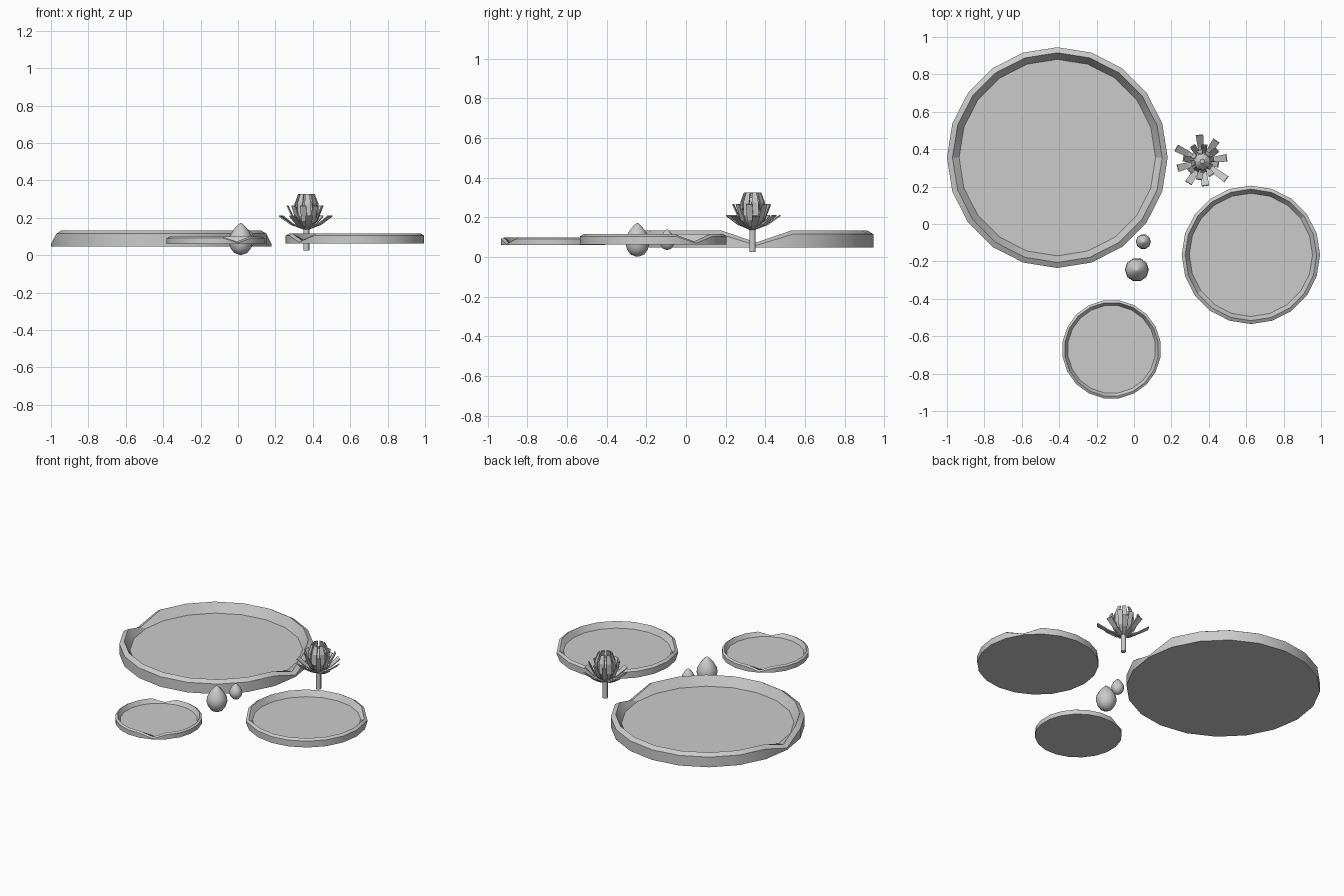
import bpy, bmesh, math, random
from math import sin, cos, radians, tau
from mathutils import Vector

random.seed(4)
cube = bpy.data.objects.get("Cube")
if cube:
    bpy.data.objects.remove(cube, do_unlink=True)

GREY = (0.6, 0.6, 0.6, 1)
grey = bpy.data.materials.new("plain grey")
grey.use_nodes = True
grey.diffuse_color = GREY
grey.node_tree.nodes["Principled BSDF"].inputs["Base Color"].default_value = GREY


def make_object(name, bm, location, smooth=None):
    bmesh.ops.recalc_face_normals(bm, faces=bm.faces)
    mesh = bpy.data.meshes.new(name)
    bm.to_mesh(mesh)
    bm.free()
    mesh.materials.append(grey)
    obj = bpy.data.objects.new(name, mesh)
    obj.location = location
    bpy.context.collection.objects.link(obj)
    if smooth:
        bpy.ops.object.select_all(action='DESELECT')
        obj.select_set(True)
        bpy.context.view_layer.objects.active = obj
        bpy.ops.object.shade_smooth_by_angle(angle=radians(smooth))
    return obj


def loft(bm, rings):
    """Skin a list of equally long point rings and cap both ends."""
    loops = [[bm.verts.new(p) for p in ring] for ring in rings]
    n = len(loops[0])
    for low, high in zip(loops, loops[1:]):
        for i in range(n):
            j = (i + 1) % n
            bm.faces.new((low[i], low[j], high[j], high[i]))
    bm.faces.new(loops[0])
    bm.faces.new(loops[-1])


def ring(sides, radius, z):
    return [(radius * cos(tau * i / sides), radius * sin(tau * i / sides), z)
            for i in range(sides)]


# Lily pads: shallow dishes whose rim dips at two opposite points
def lily_pad(name, x, y, z, radius, turn):
    # (radius, height, height at the dips)
    profile = [(1, 0, 0), (1, 0.115, 0.02), (0.95, 0.145, 0.045), (0.89, 0.042, 0.042)]
    sides = 20
    rings = []
    for r, height, dip in profile:
        pts = ring(sides, r, height)
        for i in (0, sides // 2):
            pts[i] = (pts[i][0], pts[i][1], dip)
        rings.append([Vector(p) * radius for p in pts])
    bm = bmesh.new()
    loft(bm, rings)
    pad = make_object(name, bm, (x, y, z), 25)
    pad.rotation_euler.z = radians(turn)


lily_pad("large_lily_pad", -0.41, 0.355, 0.047, 0.59, 0)
lily_pad("medium_lily_pad", 0.625, -0.165, 0.062, 0.37, 36)
lily_pad("small_lily_pad", -0.12, -0.67, 0.06, 0.265, -63)


# Closed buds: round below, pointed on top
def bud(name, x, y, z, radius, height):
    profile = [(0.1, 0), (0.55, 0.06), (0.85, 0.2), (1, 0.4), (0.93, 0.58),
               (0.65, 0.77), (0.3, 0.92), (0.05, 1)]
    bm = bmesh.new()
    loft(bm, [ring(10, r * radius, h * height) for r, h in profile])
    make_object(name, bm, (x, y, z), 50)


bud("large_bud", 0.015, -0.245, 0.002, 0.064, 0.17)
bud("small_bud", 0.05, -0.095, 0.036, 0.04, 0.104)

# Flower stem and core
FLOWER = (0.365, 0.335, 0)
bm = bmesh.new()
loft(bm, [ring(8, 0.016, 0.025), ring(8, 0.016, 0.16)])
make_object("flower_stem", bm, FLOWER, 50)
bm = bmesh.new()
loft(bm, [ring(8, 0.015, 0.135), ring(8, 0.04, 0.17), ring(8, 0.052, 0.22),
          ring(8, 0.042, 0.27), ring(8, 0.012, 0.3)])
make_object("flower_core", bm, FLOWER)


# Petal rings: each petal is a bent strip of (radius, height, width) stations
def petal_ring(name, count, turn, stations, jitter):
    bm = bmesh.new()
    for k in range(count):
        a = radians(turn) + tau * k / count + random.uniform(-jitter, jitter)
        out, side = Vector((cos(a), sin(a), 0)), Vector((-sin(a), cos(a), 0))
        reach = 1 + random.uniform(-jitter, jitter)
        pairs = []
        for r, z, w in stations:
            mid = out * r * reach + Vector((0, 0, z))
            pairs.append([bm.verts.new(mid + side * s * w / 2) for s in (-1, 1)])
        for (a0, a1), (b0, b1) in zip(pairs, pairs[1:]):
            bm.faces.new((a0, a1, b1, b0))
    obj = make_object(name, bm, FLOWER)
    solid = obj.modifiers.new("thickness", 'SOLIDIFY')
    solid.thickness = 0.006
    solid.offset = 0


petal_ring("outer_petals", 8, 12,
           [(0.012, 0.14, 0.016), (0.08, 0.165, 0.032), (0.145, 0.21, 0.04)], 0.12)
petal_ring("middle_petals", 8, 34,
           [(0.012, 0.142, 0.016), (0.06, 0.185, 0.032), (0.095, 0.265, 0.032)], 0.1)
petal_ring("inner_petals", 8, 10,
           [(0.015, 0.145, 0.016), (0.058, 0.21, 0.034), (0.058, 0.275, 0.034),
            (0.04, 0.325, 0.022)], 0.06)
